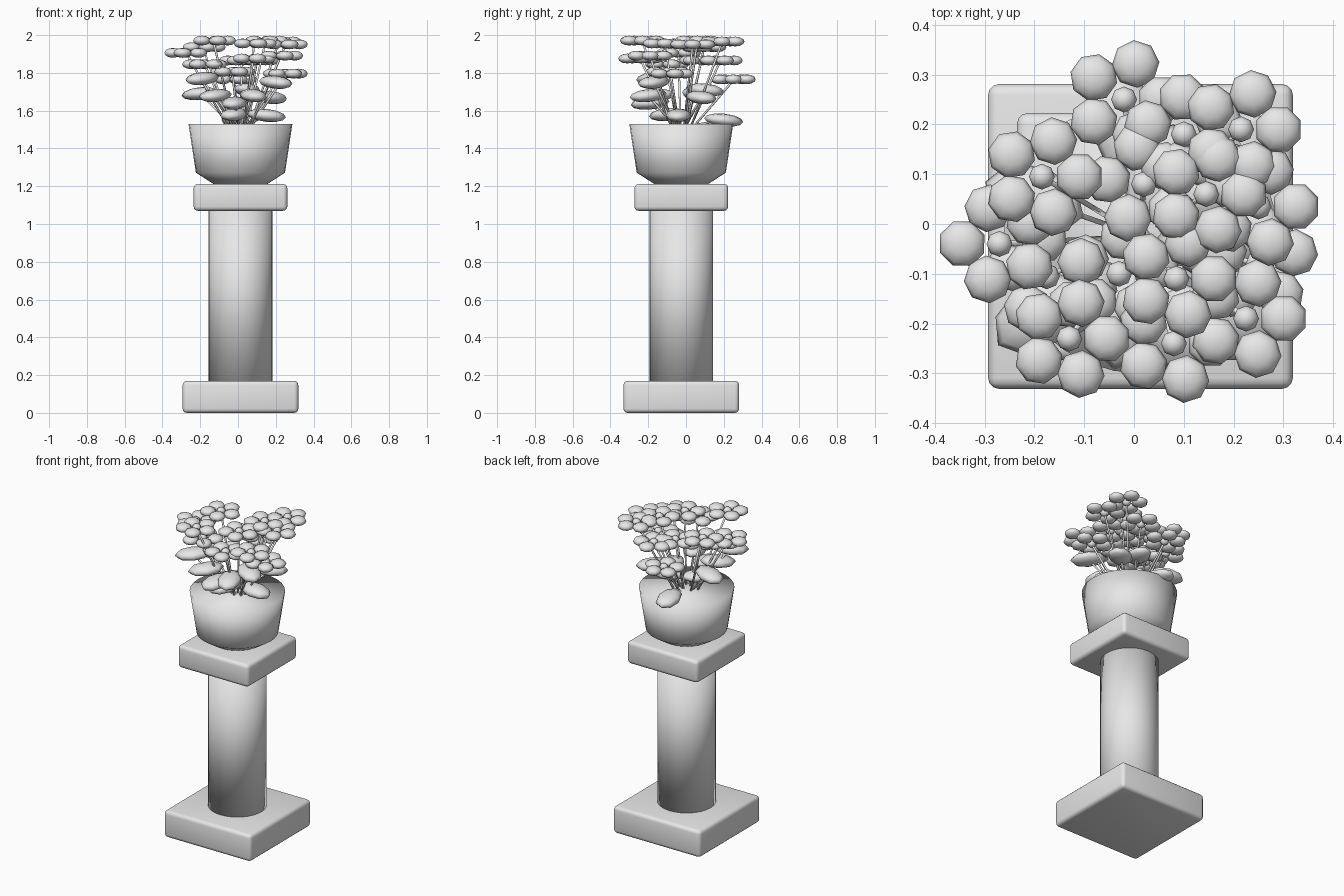
import bpy, bmesh
from math import sin, cos, pi, atan2, radians
from mathutils import Vector, Matrix

cube = bpy.data.objects.get("Cube")
if cube:
    bpy.data.objects.remove(cube, do_unlink=True)

# One plain stone grey for everything
stone = bpy.data.materials.new("stone_grey")
stone.use_nodes = True
GREY = (0.8, 0.8, 0.8, 1)
stone.diffuse_color = GREY
stone.node_tree.nodes["Principled BSDF"].inputs["Base Color"].default_value = GREY

CX, CY = 0.013, -0.025  # axis of the pedestal


def finish(name, bm, smooth=True):
    mesh = bpy.data.meshes.new(name)
    bm.to_mesh(mesh)
    bm.free()
    obj = bpy.data.objects.new(name, mesh)
    bpy.context.collection.objects.link(obj)
    mesh.materials.append(stone)
    for p in mesh.polygons:
        p.use_smooth = smooth
    return obj


def slab(name, width, z0, z1):
    bm = bmesh.new()
    size = Matrix.Diagonal((width, width, z1 - z0, 1))
    bmesh.ops.create_cube(bm, size=1, matrix=Matrix.Translation((CX, CY, (z0 + z1) / 2)) @ size)
    bmesh.ops.bevel(bm, geom=bm.edges[:], offset=0.022, segments=3, profile=0.5, affect='EDGES')
    obj = finish(name, bm)
    bpy.ops.object.select_all(action='DESELECT')
    obj.select_set(True)
    bpy.context.view_layer.objects.active = obj
    bpy.ops.object.shade_smooth_by_angle(angle=radians(40))


def turned(name, profile, sides=32):
    # Closed round body built from (radius, height) rings
    bm = bmesh.new()
    rings = [[bm.verts.new((CX + r * cos(2 * pi * i / sides), CY + r * sin(2 * pi * i / sides), z))
              for i in range(sides)] for r, z in profile]
    for low, high in zip(rings, rings[1:]):
        for i in range(sides):
            j = (i + 1) % sides
            bm.faces.new((low[i], low[j], high[j], high[i]))
    bm.faces.new(rings[0][::-1])
    bm.faces.new(rings[-1])
    finish(name, bm)


def blob(bm, centre, size, turn=0, tilt=0):
    mat = (Matrix.Translation(centre) @ Matrix.Rotation(turn, 4, 'Z')
           @ Matrix.Rotation(tilt, 4, 'Y') @ Matrix.Diagonal((*size, 1)))
    bmesh.ops.create_uvsphere(bm, u_segments=8, v_segments=6, radius=1, matrix=mat)


def stem(bm, start, end, radius):
    d = end - start
    mat = Matrix.Translation((start + end) / 2) @ d.to_track_quat('Z', 'Y').to_matrix().to_4x4()
    bmesh.ops.create_cone(bm, cap_ends=True, segments=6, radius1=radius, radius2=radius,
                          depth=d.length, matrix=mat)


# Pedestal and pot
slab("pedestal_base", 0.612, 0, 0.17)
turned("pedestal_column", [(0.169, 0.15), (0.169, 1.09)])
slab("pedestal_cap", 0.496, 1.07, 1.212)
turned("pot", [(0.14, 1.21), (0.236, 1.272), (0.275, 1.53)])

# Flower heads: x, y, z and the angle of the first petal
flowers = [
    (-0.185, 0.095, 1.93, 0), (-0.27, -0.04, 1.90, 0.62), (-0.175, -0.105, 1.84, 0.4),
    (-0.13, -0.23, 1.965, 0), (0.02, 0.08, 1.86, 0.5), (0.145, 0.06, 1.965, 0),
    (0.215, 0.19, 1.96, 0), (0.085, -0.11, 1.95, 0), (0.225, -0.19, 1.885, 0),
    (0.08, -0.24, 1.87, 0), (-0.02, 0.25, 1.76, 0), (0.25, 0.035, 1.945, 0),
    (0.1, 0.18, 1.86, 0.35), (-0.03, -0.1, 1.80, 0.2), (0.25, -0.08, 1.79, 0.3),
]
stems = bmesh.new()
petals = bmesh.new()
centres = bmesh.new()
for x, y, z, spin in flowers:
    for k in range(5):
        a = spin + k * 2 * pi / 5
        blob(petals, (x + 0.075 * cos(a), y + 0.075 * sin(a), z + 0.006), (0.048, 0.048, 0.026), a + pi / 8)
    blob(centres, (x, y, z + 0.006), (0.026, 0.026, 0.024))
    foot = Vector((CX + (x - CX) * 0.25, CY + (y - CY) * 0.25, 1.52))
    stem(stems, foot, Vector((x, y, z)), 0.006)

# Leaves spread outward from the middle, drooping at the tip
leaf_spots = [
    (-0.2, 0.05, 1.69), (-0.02, -0.19, 1.64), (0.17, 0.08, 1.67), (0.15, -0.04, 1.575),
    (-0.02, 0.2, 1.55), (-0.19, -0.18, 1.77), (0.2, -0.17, 1.75), (0.05, 0.1, 1.71),
    (-0.12, -0.15, 1.68), (0.08, -0.2, 1.68), (-0.02, -0.1, 1.58),
]
leaves = bmesh.new()
for x, y, z in leaf_spots:
    blob(leaves, (x, y, z), (0.105, 0.068, 0.034), atan2(y - CY, x - CX), 0.1)
    stem(stems, Vector((CX + (x - CX) * 0.2, CY + (y - CY) * 0.2, 1.52)), Vector((x, y, z)), 0.006)

finish("stems", stems)
finish("petals", petals)
finish("flower_centres", centres)
finish("leaves", leaves)
